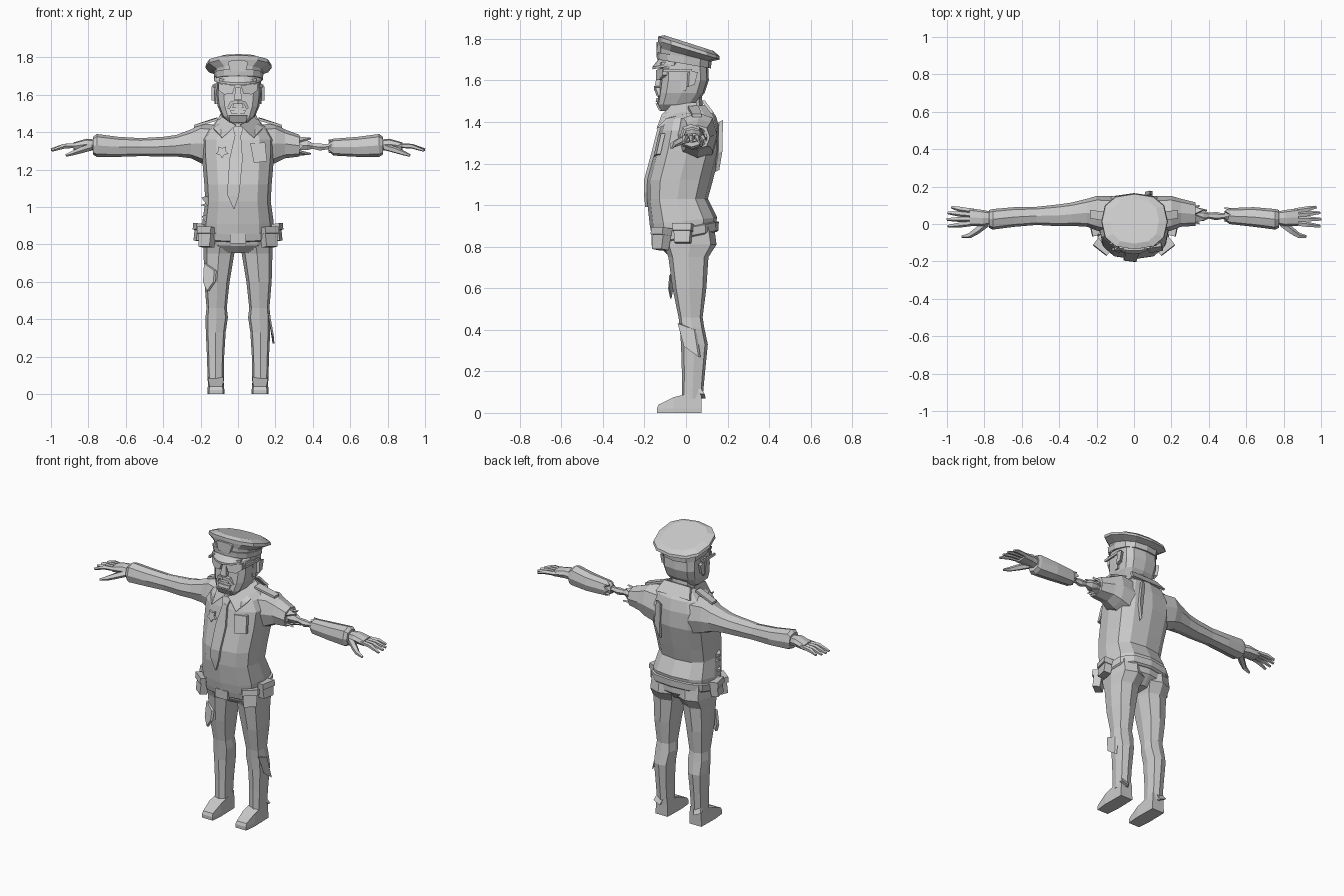
import bpy, bmesh, math
from mathutils import Vector, Matrix

cloth = bpy.data.materials.new("plain_grey")
cloth.diffuse_color = (0.6, 0.6, 0.6, 1)


def finish(name, bm):
    bmesh.ops.recalc_face_normals(bm, faces=bm.faces)
    me = bpy.data.meshes.new(name)
    bm.to_mesh(me)
    bm.free()
    me.materials.append(cloth)
    ob = bpy.data.objects.new(name, me)
    bpy.context.collection.objects.link(ob)
    return ob


def loft(name, rings, cap=True):
    bm = bmesh.new()
    vs = [[bm.verts.new(p) for p in r] for r in rings]
    n = len(rings[0])
    for a, b in zip(vs, vs[1:]):
        for i in range(n):
            j = (i + 1) % n
            bm.faces.new((a[i], a[j], b[j], b[i]))
    if cap:
        bm.faces.new(vs[0])
        bm.faces.new(vs[-1])
    return finish(name, bm)


def outline(n, p):
    # squared-off oval in the unit square
    for i in range(n):
        a = math.tau * i / n
        c, s = math.cos(a), math.sin(a)
        yield math.copysign(abs(c) ** p, c), math.copysign(abs(s) ** p, s)


def level(z, x0, x1, y0, y1, tilt=0.0, n=12, p=0.75):
    # horizontal ring; tilt raises it towards the back
    out = []
    for c, s in outline(n, p):
        x, y = (x0 + x1) / 2 + c * (x1 - x0) / 2, (y0 + y1) / 2 + s * (y1 - y0) / 2
        out.append((x, y, z + tilt * y))
    return out


def section(x, y0, y1, z0, z1, n=8):
    # upright ring across an arm
    return [(x, (y0 + y1) / 2 + c * (y1 - y0) / 2, (z0 + z1) / 2 + s * (z1 - z0) / 2)
            for c, s in outline(n, 0.8)]


def tube(name, pts, radii, n=6, flat=1.0):
    # tapered limb through points, squashed in z by flat
    rings = []
    for k, (p, r) in enumerate(zip(pts, radii)):
        d = Vector(pts[min(k + 1, len(pts) - 1)]) - Vector(pts[max(k - 1, 0)])
        side = Vector((-d.y, d.x, 0)).normalized()
        up = d.cross(side).normalized() * flat
        rings.append([Vector(p) + r * (math.cos(math.tau * i / n) * side
                      + math.sin(math.tau * i / n) * up) for i in range(n)])
    return loft(name, rings)


def slab(name, pts, push):
    # thick polygon
    return loft(name, [[Vector(p) for p in pts], [Vector(p) + Vector(push) for p in pts]])


def box(name, loc, size, rot=(0, 0, 0), taper=1.0):
    bm = bmesh.new()
    bmesh.ops.create_cube(bm, size=1)
    for v in bm.verts:
        if v.co.z < 0:
            v.co.xy *= taper
        v.co = Vector([a * b for a, b in zip(v.co, size)])
    m = (Matrix.Translation(loc) @ Matrix.Rotation(rot[2], 4, 'Z')
         @ Matrix.Rotation(rot[1], 4, 'Y') @ Matrix.Rotation(rot[0], 4, 'X'))
    bm.transform(m)
    return finish(name, bm)


# Shirt: height, half width, front, back, tilt
shirt = [(.885, .19, -.165, .145, .2), (.925, .19, -.175, .15, .1), (1.03, .175, -.188, .105, 0),
         (1.12, .18, -.188, .13, 0), (1.26, .192, -.152, .165, 0), (1.36, .195, -.128, .163, 0),
         (1.42, .16, -.108, .145, .05), (1.465, .085, -.085, .1, .2)]
loft("shirt", [level(z, -h, h, a, b, t) for z, h, a, b, t in shirt])


def chest(x, z, gap=0.006):
    # point just in front of the shirt
    for (z0, _, a, _, _), (z1, _, b, _, _) in zip(shirt, shirt[1:]):
        if z <= z1 or z1 == shirt[-1][0]:
            y = a + (b - a) * (z - z0) / (z1 - z0)
            break
    return (x, y + 0.15 * abs(x) - gap, z)


# Neck and head
loft("neck", [level(1.42, -.075, .075, -.07, .09, n=8), level(1.53, -.07, .07, -.06, .075, n=8)])
head = [(1.452, .05, -.125, -.04), (1.485, .088, -.14, .045), (1.54, .112, -.132, .09),
        (1.60, .12, -.125, .11), (1.70, .118, -.12, .105)]
loft("head", [level(z, -h + .003, h + .003, a, b, p=.6) for z, h, a, b in head])
slab("nose", [(-.022, -.15, 1.575), (.022, -.15, 1.575), (.012, -.137, 1.64), (-.012, -.137, 1.64)], (0, .03, 0))
slab("lower_lip", [(-.035, -.146, 1.497), (.035, -.146, 1.497), (.042, -.141, 1.515), (-.042, -.141, 1.515)], (0, .02, 0))
slab("chin_beard", [(-.045, -.13, 1.455), (.045, -.13, 1.455), (.05, -.148, 1.49), (-.05, -.148, 1.49)], (0, .04, 0))
slab("teeth", [(-.03, -.14, 1.53), (.03, -.14, 1.53), (.025, -.138, 1.55), (-.025, -.138, 1.55)], (0, .02, 0))
for s in (-1, 1):
    slab("moustache", [(0, -.154, 1.572), (s * .04, -.146, 1.565), (s * .062, -.132, 1.525),
                       (s * .045, -.14, 1.522), (s * .03, -.15, 1.55), (0, -.154, 1.552)], (0, .025, 0))
    slab("sunglass_lens", [(s * .014, -.144, 1.65), (s * .105, -.112, 1.66), (s * .105, -.112, 1.625),
                           (s * .075, -.13, 1.602), (s * .03, -.143, 1.605)], (0, .02, 0))
    slab("sunglass_arm", [(s * .118, -.11, 1.655), (s * .118, -.11, 1.64), (s * .125, .03, 1.64),
                          (s * .125, .03, 1.655)], (s * .01, 0, 0))
    slab("eyebrow", [(s * .015, -.142, 1.657), (s * .1, -.118, 1.675), (s * .1, -.118, 1.688),
                     (s * .015, -.142, 1.67)], (0, .02, 0))
    slab("ear", [(s * .117, .0, 1.57), (s * .117, .03, 1.58), (s * .117, .045, 1.64),
                 (s * .117, .005, 1.645)], (s * .024, .012, 0))
    slab("sideburn", [(s * .113, -.03, 1.66), (s * .113, .02, 1.66), (s * .113, .0, 1.55),
                      (s * .108, -.025, 1.55)], (s * .012, 0, 0))

# Peaked cap
loft("cap", [level(z, -h + .003, h + .003, a, b, t, p=.8) for z, h, a, b, t in
             [(1.68, .122, -.13, .115, -.17), (1.722, .132, -.13, .12, -.26), (1.75, .178, -.135, .163, -.3),
              (1.768, .174, -.135, .16, -.32), (1.784, .13, -.105, .135, -.32)]])
loft("cap_band", [level(z, -h + .003, h + .003, -h - .01, h - .01, -.17) for z, h in ((1.678, .13), (1.712, .133))])
arc = [math.radians(200 + 14 * i) for i in range(11)]
visor = [(.128 * math.cos(a), .13 * math.sin(a), 1.705) for a in arc]
visor += [(.136 * math.cos(a), .162 * math.sin(a), 1.695 + .03 * math.sin(a)) for a in reversed(arc)]
bm = bmesh.new()
v = [[bm.verts.new((x, y, z - d)) for x, y, z in visor] for d in (0, .012)]
for i in range(10):
    for k in v:
        bm.faces.new((k[i], k[i + 1], k[20 - i], k[21 - i]))
for i in range(22):
    bm.faces.new((v[0][i], v[0][(i + 1) % 22], v[1][(i + 1) % 22], v[1][i]))
finish("cap_visor", bm)
slab("cap_plate", [(-.04, -.143, 1.725), (.04, -.143, 1.725), (.055, -.137, 1.775), (.03, -.143, 1.785),
                   (-.03, -.143, 1.785), (-.055, -.137, 1.775)], (0, .03, 0))

# Collar, tie, badge and pocket
for s in (-1, 1):
    slab("collar", [(s * .012, -.105, 1.44), (s * .085, -.06, 1.485), (s * .09, .05, 1.495), (s * .125, .05, 1.45),
                    (s * .13, -.085, 1.42), (s * .085, -.13, 1.372)], (0, -.012, -.004))
slab("collar_back", [(-.09, .075, 1.5), (.09, .075, 1.5), (.12, .12, 1.44), (-.12, .12, 1.44)], (0, .015, .004))
slab("tie_knot", [chest(-.03, 1.43, .016), chest(.03, 1.43, .016), chest(.018, 1.385, .016), chest(-.018, 1.385, .016)], (0, .02, 0))
tie = [(1.39, -.015, .015), (1.26, -.045, .025), (1.12, -.055, .012), (1.06, -.055, .005), (.99, -.024, -.02)]
loft("tie", [[chest(a, z, .016), chest(b, z, .016), chest(b, z, -.005), chest(a, z, -.005)] for z, a, b in tie])
slab("pocket", [chest(.065, 1.34, .01), chest(.145, 1.345, .01), chest(.155, 1.245, .01), chest(.085, 1.235, .01)], (0, .02, 0))
slab("badge", [chest(-.085 + (.035 if i % 2 else .02) * math.sin(i * math.pi / 5),
               1.295 + (.035 if i % 2 else .02) * math.cos(i * math.pi / 5), .014) for i in range(10)], (0, .02, 0))
for z in (.93, 1.03):
    slab("shirt_tear", [(-.165, -.1, z + .03), (-.195, -.07, z + .02), (-.17, -.05, z - .01), (-.2, -.06, z - .02),
                        (-.16, -.11, z - .03)], (.02, .02, 0))
slab("back_tear", [(.06, .152, 1.38), (.085, .158, 1.4), (.1, .155, 1.25), (.075, .14, 1.16)], (0, .02, .01))

# Trousers, shoes
legs = [(.90, .0, .183, -.13, .135), (.81, .0, .187, -.11, .147), (.75, .02, .184, -.085, .108),
        (.60, .045, .18, -.065, .098), (.46, .06, .168, -.036, .08), (.41, .054, .174, -.03, .088),
        (.33, .066, .172, -.024, .105), (.2, .074, .166, -.02, .092), (.07, .076, .162, -.02, .08)]
loft("hips", [level(z, -h, h, a, b, .15) for z, h, a, b in
              [(.765, .09, -.08, .09), (.81, .175, -.12, .14), (.9, .186, -.145, .14)]])
sole = [(.076, .075), (.16, .075), (.163, -.06), (.155, -.14), (.08, -.14), (.073, -.06)]
for s in (-1, 1):
    loft("trouser_leg", [level(z, *sorted((s * a, s * b)), c, d, n=8, p=.7) for z, a, b, c, d in legs])
    tops = [.11, .11, .075, .04, .04, .075]
    loft("shoe", [[(s * x, y, 0) for x, y in sole], [(s * x, y, .022) for x, y in sole],
                  [(s * (x * .9 + .012), max(y, -.132), t) for (x, y), t in zip(sole, tops)]])
    slab("trouser_cuff_tear", [(s * .1, .07, .12), (s * .15, .065, .13), (s * .165, .09, .09), (s * .12, .095, .07)], (0, -.02, 0))
slab("thigh_tear", [(-.17, -.05, .7), (-.115, -.075, .66), (-.12, -.08, .6), (-.155, -.07, .55), (-.175, -.06, .6)], (-.012, -.006, 0))
slab("knee_tear", [(.16, -.03, .43), (.165, .05, .4), (.185, .07, .27), (.18, .0, .32)], (.01, -.01, 0))

# Belt, buckle and pouches
loft("belt", [level(z, -h, h, a, b, .2) for z, h, a, b in
              [(.842, .19, -.148, .148), (.848, .198, -.155, .156), (.888, .2, -.165, .158), (.893, .19, -.15, .148)]])
box("buckle", (0, -.157, .832), (.085, .02, .055))
for s in (-1, 1):
    for a, x, y, z, h in ((38, .165, -.118, .835, .1), (78, .203, -.015, .86, .085)):
        turn = math.radians(a) * s
        box("pouch", (s * x, y, z), (.085, .05, h), (-.15, 0, turn), .88)
        box("pouch_flap", (s * x, y, z + h * .38), (.094, .06, .035), (-.15, 0, turn), .96)

# Sleeves and hands: x, back-to-front span, height span
full = [(.10, -.06, .15, 1.2, 1.44), (.2, -.035, .15, 1.235, 1.445), (.25, -.015, .135, 1.26, 1.415),
        (.33, -.01, .115, 1.27, 1.385), (.40, -.012, .105, 1.27, 1.375), (.52, -.005, .092, 1.272, 1.368),
        (.64, -.015, .09, 1.268, 1.375), (.755, -.03, .08, 1.268, 1.39), (.775, -.02, .075, 1.28, 1.375)]
loft("whole_sleeve", [section(-x, *r) for x, *r in full])
loft("torn_sleeve", [section(x, *r) for x, *r in full[:4]])
loft("torn_forearm", [section(x, *r) for x, *r in
                      [(.485, .02, .065, 1.30, 1.345), (.51, .0, .085, 1.275, 1.365)] + full[6:]])
tube("arm_bone", [(.31, .045, 1.33), (.37, .045, 1.33), (.40, .045, 1.325), (.44, .042, 1.32), (.47, .042, 1.322), (.52, .042, 1.325)],
     [.03, .03, .016, .022, .016, .02])
for i in range(6):
    # ragged cloth points around the torn sleeve and forearm
    a = i * math.tau / 6
    y, z = math.cos(a), math.sin(a)
    for x, d, r in ((.32, .03 + .02 * (i % 3), .052), (.515, -.03, .04)):
        slab("ragged_edge", [(x, .05 + r * math.cos(a - .5), 1.325 + r * math.sin(a - .5)),
                             (x, .05 + r * math.cos(a + .5), 1.325 + r * math.sin(a + .5)),
                             (x + d, .05 + r * y, 1.325 + r * z)], (0, -.01 * y, -.01 * z))
for s in (-1, 1):
    loft("palm", [section(s * x, *r) for x, *r in
                  [(.76, .0, .065, 1.3, 1.36), (.81, -.012, .075, 1.305, 1.365), (.88, -.012, .085, 1.305, 1.345)]])
    for k, (tip, y) in enumerate(((.995, -.012), (1.0, .025), (.995, .06), (.975, .09))):
        b = .004 + .022 * k
        tube("finger", [(s * .86, b, 1.328), (s * .93, (b + y) / 2, 1.325), (s * tip, y, 1.302 + .003 * k)],
             [.014, .015, .008], 5, .9)
    tube("thumb", [(s * .79, .005, 1.32), (s * .84, -.035, 1.305), (s * .88, -.062, 1.29), (s * .92, -.068, 1.275)],
         [.022, .02, .015, .008], 5, .9)
    # shoulder strap
    slab("shoulder_strap", [(s * .11, .01, 1.462), (s * .11, .06, 1.466), (s * .235, .075, 1.425), (s * .235, .03, 1.425)], (0, 0, .014))
